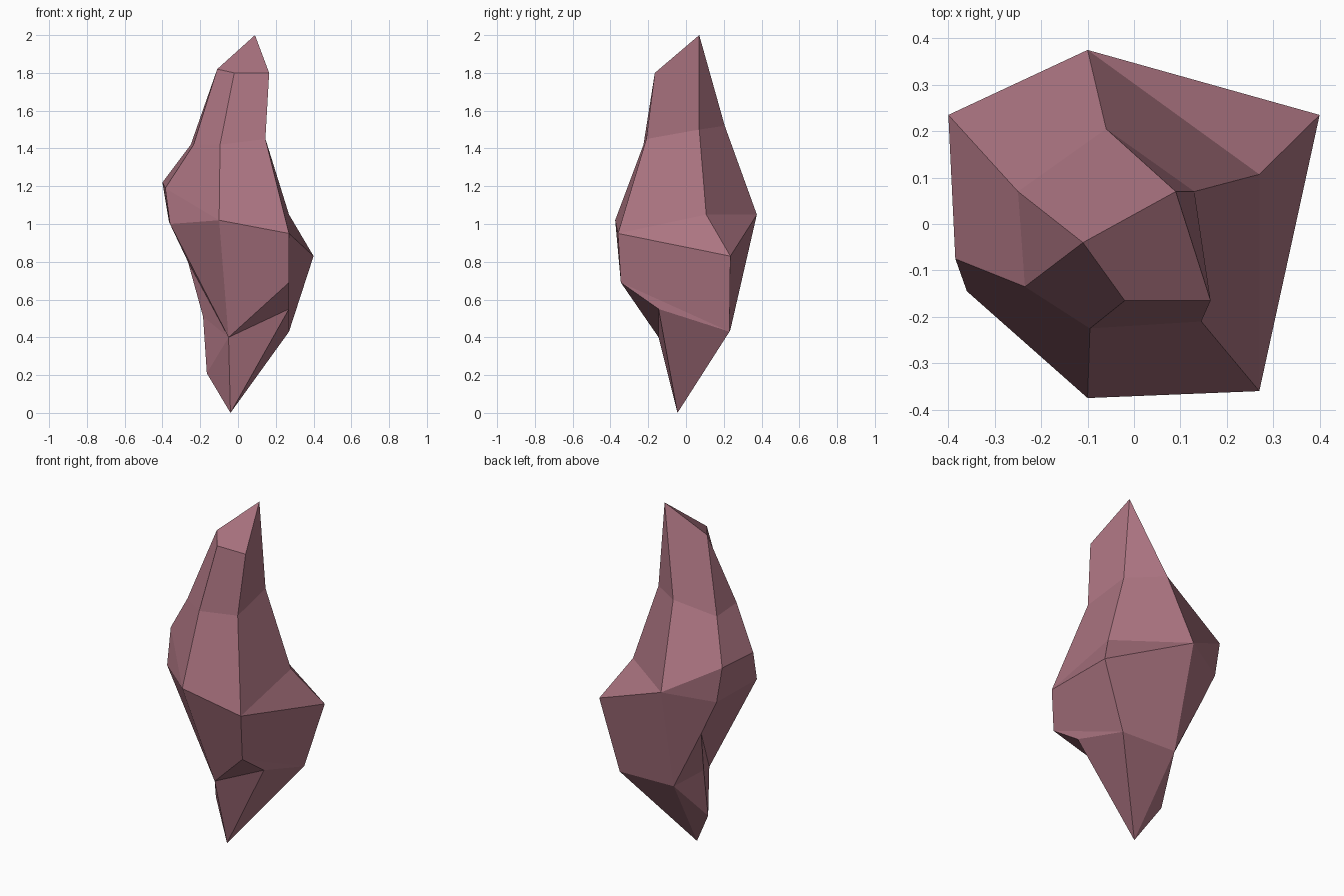
import bpy, bmesh

if "Cube" in bpy.data.objects:
    bpy.data.objects.remove(bpy.data.objects["Cube"])

# Corner points of the crystal, one letter each
P = {
    # tip facet
    'T': (0.09, 0.07, 2.00), 'S': (-0.11, -0.04, 1.82),
    'U': (-0.02, -0.165, 1.80), 'X': (0.165, -0.165, 1.80),
    # shoulder
    'a': (0.13, 0.07, 1.50), 'b': (-0.06, 0.205, 1.52), 'c': (-0.25, 0.07, 1.42),
    'k': (-0.235, -0.135, 1.42), 'f': (-0.095, -0.225, 1.42), 'e': (0.145, -0.21, 1.45),
    'd': (0.27, 0.107, 1.05),
    # waist
    'C': (0.40, 0.235, 0.83), 'M': (-0.10, 0.375, 1.05), 'A': (-0.40, 0.235, 1.22),
    'K': (-0.385, -0.075, 1.19), 'F': (-0.10, -0.375, 1.02), 'E': (0.27, -0.36, 0.95),
    'W': (-0.365, 0.237, 1.01), 'L': (-0.36, -0.145, 1.00),
    # lower body
    'D': (0.27, 0.23, 0.43), 'V': (-0.085, 0.235, 0.44), 'N': (-0.265, 0.237, 0.80),
    'R': (-0.05, -0.145, 0.40), 'G': (0.27, -0.345, 0.69), 'H': (0.27, -0.145, 0.55),
    'p': (-0.185, 0.10, 0.51), 'Q': (-0.165, 0.03, 0.21), 'B': (-0.04, -0.045, 0.0),
}

# Rings from tip to foot, six ridges each; a repeated letter pinches the ring
RINGS = ["TTSSUX", "abckfe", "dMAKFE", "CMAKFE", "CMWLFE",
         "DVNRRG", "DVpRRH", "DVQRRH", "BBBBBB"]

bm = bmesh.new()
verts = {name: bm.verts.new(co) for name, co in P.items()}


def add_face(names):
    names = list(dict.fromkeys(names))
    if len(names) >= 3:
        bm.faces.new([verts[n] for n in names])


# Tip facet, then loft between neighbouring rings
add_face("TSUX")
for up, low in zip(RINGS, RINGS[1:]):
    for i in range(6):
        j = (i + 1) % 6
        add_face(up[i] + up[j] + low[j] + low[i])
bmesh.ops.recalc_face_normals(bm, faces=bm.faces)

mesh = bpy.data.meshes.new("crystal_shard")
bm.to_mesh(mesh)
bm.free()

# Single dusty rose colour
mat = bpy.data.materials.new("dusty_rose")
mat.diffuse_color = (0.41, 0.175, 0.22, 1)
mat.use_nodes = True
mat.node_tree.nodes["Principled BSDF"].inputs["Base Color"].default_value = mat.diffuse_color
mesh.materials.append(mat)

shard = bpy.data.objects.new("crystal_shard", mesh)
bpy.context.collection.objects.link(shard)
